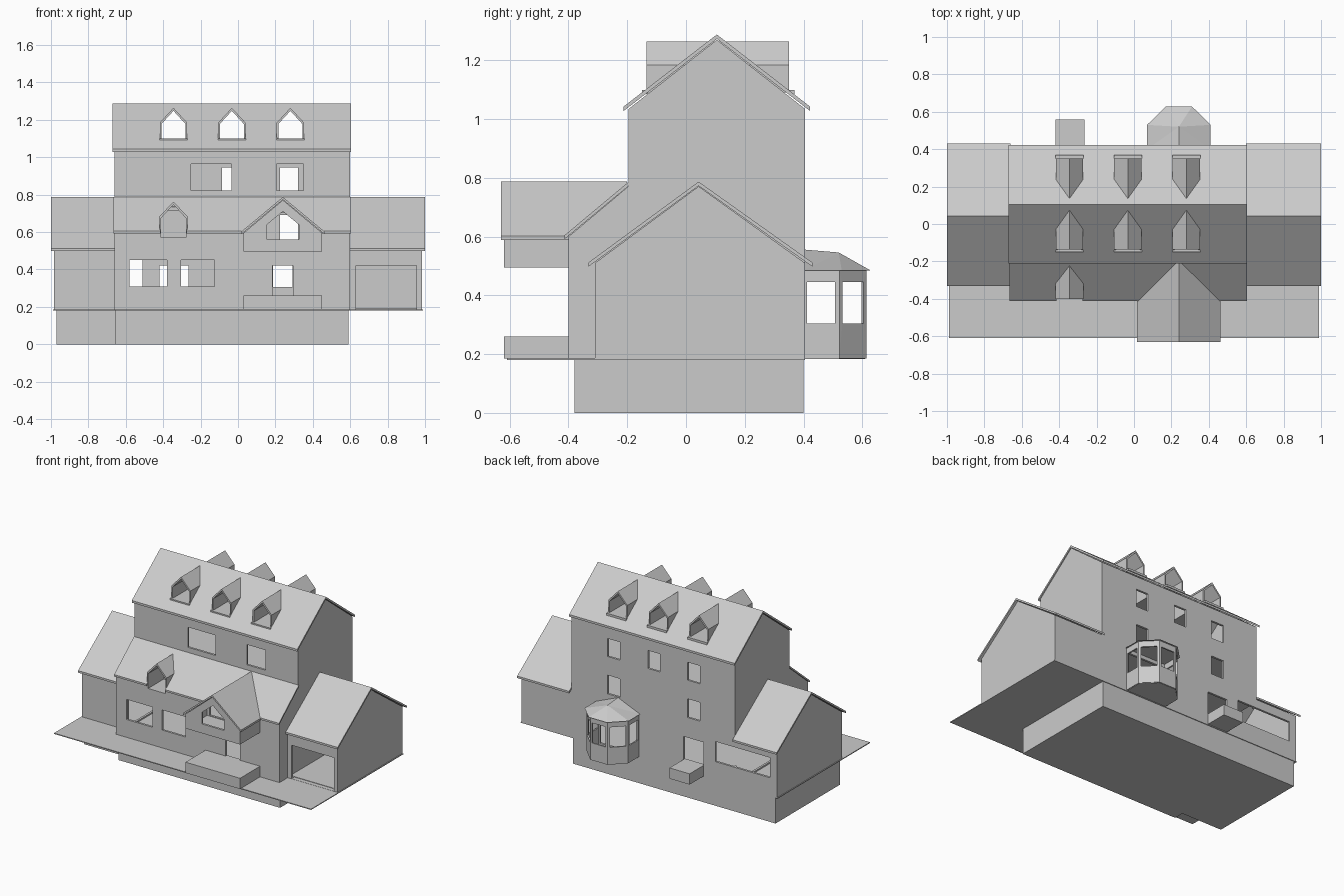
import bpy, bmesh

if "Cube" in bpy.data.objects:
    bpy.data.objects.remove(bpy.data.objects["Cube"])

grey = bpy.data.materials.new("plain grey")
grey.diffuse_color = (0.6, 0.6, 0.6, 1)
grey.use_nodes = True
grey.node_tree.nodes["Principled BSDF"].inputs["Base Color"].default_value = grey.diffuse_color


def finish(name, bm, recalc=True):
    if recalc:
        bmesh.ops.recalc_face_normals(bm, faces=bm.faces)
    me = bpy.data.meshes.new(name)
    bm.to_mesh(me)
    bm.free()
    me.materials.append(grey)
    ob = bpy.data.objects.new(name, me)
    bpy.context.collection.objects.link(ob)
    return ob


def prism(name, pts, a, b, axis):
    """Extrude a 2D profile from a to b along an axis."""
    place = {'x': lambda p, t: (t, p[0], p[1]),
             'y': lambda p, t: (p[0], t, p[1]),
             'z': lambda p, t: (p[0], p[1], t)}[axis]
    bm = bmesh.new()
    lo = [bm.verts.new(place(p, a)) for p in pts]
    hi = [bm.verts.new(place(p, b)) for p in pts]
    bm.faces.new(lo)
    bm.faces.new(hi)
    n = len(pts)
    for i in range(n):
        j = (i + 1) % n
        bm.faces.new((lo[i], lo[j], hi[j], hi[i]))
    return finish(name, bm)


def box(name, x0, x1, y0, y1, z0, z1):
    return prism(name, [(x0, y0), (x1, y0), (x1, y1), (x0, y1)], z0, z1, 'z')


def cut(ob, cutter):
    """Subtract the cutter, apply, and remove it."""
    m = ob.modifiers.new("cut", 'BOOLEAN')
    m.operation, m.solver, m.object = 'DIFFERENCE', 'EXACT', cutter
    bpy.context.view_layer.update()
    dg = bpy.context.evaluated_depsgraph_get()
    me = bpy.data.meshes.new_from_object(ob.evaluated_get(dg))
    ob.modifiers.clear()
    ob.data = me
    bpy.data.objects.remove(cutter)


def hole(ob, *dims):
    cut(ob, box("cutter", *dims))


def house(x, w, z0, ze, zt):
    """Five-sided gable outline."""
    return [(x - w, z0), (x + w, z0), (x + w, ze), (x, zt), (x - w, ze)]


def chevron(l, top, r, t):
    return [l, top, r, (r[0], r[1] - t), (top[0], top[1] - t), (l[0], l[1] - t)]


# basement, ground plate, porch and back step
box("basement", -0.655, 0.59, -0.38, 0.40, 0, 0.182)
box("wing_basement", -0.97, -0.655, -0.31, 0.40, 0, 0.182)
box("ground_plate", -0.99, 0.99, -0.61, 0.405, 0.18, 0.186)
box("front_porch", 0.03, 0.45, -0.62, -0.40, 0.185, 0.26)
box("back_step", -0.42, -0.265, 0.40, 0.56, 0.185, 0.26)

# main house shell
main = prism("main_house", [(-.4, .185), (-.4, .6), (-.195, .772), (-.195, 1.035),
             (.105, 1.27), (.405, 1.035), (.405, .185)], -0.66, 0.60, 'x')
cut(main, prism("cutter", [(-.385, .19), (-.385, .595), (-.18, .765), (-.18, 1.03),
    (.105, 1.253), (.39, 1.03), (.39, .19)], -0.645, 0.585, 'x'))

# front openings
for x0, x1, z0, z1 in [(-.58, -.38, .31, .45), (-.305, -.125, .31, .45), (.185, .295, .26, .42)]:
    hole(main, x0, x1, -.43, -.37, z0, z1)
for x0, x1 in [(-.25, -.035), (.205, .35)]:
    hole(main, x0, x1, -.23, -.16, .823, .963)

# back openings
back = [(x, x + .095, .82, .945) for x in (.225, -.085, -.39)]
back += [(x, x + .095, .56, .69) for x in (.225, -.39)]
back += [(-.42, -.265, .26, .42), (.10, .38, .2, .46), (-.93, -.51, .31, .45)]
for x0, x1, z0, z1 in back:
    hole(main, x0, x1, .37, .43, z0, z1)
hole(main, -.7, -.62, -.28, .38, .2, .49)

# inner floors
box("upper_floor", -.645, .585, -.385, .39, .49, .495)
box("top_floor", -.645, .585, -.18, .39, .765, .77)

# roofs of the main house
main_roof = prism("main_roof", chevron((-.212, 1.043), (.105, 1.288), (.422, 1.043), .015),
                  -.67, .605, 'x')
front_roof = prism("front_roof", [(-.413, .605), (-.195, .787), (-.195, .773), (-.413, .592)],
                   -.665, .605, 'x')

# side wings with their roofs
for side, s in (("left", -1), ("right", 1)):
    e = .66 if s < 0 else .60
    wing = prism(side + "_wing", [(-.31, .185), (-.31, .51), (.043, .771), (.405, .51),
                 (.405, .185)], s * e, s * .985, 'x')
    cut(wing, prism("cutter", [(-.295, .19), (-.295, .502), (.043, .753), (.39, .502),
        (.39, .19)], s * (e - .05), s * .97, 'x'))
    if s < 0:
        hole(wing, -.93, -.51, .37, .43, .31, .45)
    else:
        hole(wing, .63, .955, -.33, -.28, .187, .42)
    prism(side + "_wing_roof", chevron((-.332, .512), (.043, .787), (.43, .512), .014),
          s * e, s * 1.0, 'x')

# roof dormers, each a gabled tube showing on both slopes
for i, x in enumerate((-.345, -.033, .28)):
    inner = house(x, .064, 1.098, 1.178, 1.248)
    for ob in (main, main_roof):
        cut(ob, prism("cutter", inner, -.3, .5, 'y'))
    d = prism("dormer_%d" % i, house(x, .073, 1.09, 1.185, 1.264), -.135, .35, 'y')
    cut(d, prism("cutter", inner, -.3, .5, 'y'))
    for y in (-.15, .35):
        box("dormer_sill_%d" % i, x - .075, x + .075, y, y + .02, 1.085, 1.10)

# low front dormer breaking the eave
inner = house(-.345, .066, .572, .675, .747)
for ob in (main, front_roof):
    cut(ob, prism("cutter", house(-.345, .07, .568, .678, .753), -.45, -.24, 'y'))
d = prism("low_dormer", house(-.345, .076, .563, .682, .763), -.402, -.215, 'y')
cut(d, prism("cutter", inner, -.5, -.23, 'y'))

# cross gable over the porch
for ob in (main, front_roof):
    cut(ob, prism("cutter", house(.24, .18, .51, .59, .735), -.45, -.255, 'y'))
g = prism("porch_gable", house(.24, .21, .495, .595, .771), -.62, -.40, 'y')
cut(g, prism("cutter", house(.24, .198, .505, .59, .757), -.605, -.35, 'y'))
cut(g, prism("cutter", house(.24, .085, .56, .64, .71), -.7, -.58, 'y'))
prism("porch_gable_roof", chevron((.017, .602), (.24, .787), (.463, .602), .014),
      -.63, -.2, 'y')

# bay window: five framed panels
plan = [(.085, .40), (.085, .52), (.175, .61), (.305, .61), (.395, .52), (.395, .40)]
bm = bmesh.new()
for p, q in zip(plan, plan[1:]):
    def at(u, z):
        return bm.verts.new((p[0] + (q[0] - p[0]) * u, p[1] + (q[1] - p[1]) * u, z))
    outer = [at(0, .185), at(1, .185), at(1, .488), at(0, .488)]
    ring = [at(.1, .305), at(.9, .305), at(.9, .445), at(.1, .445)]
    for i in range(4):
        j = (i + 1) % 4
        bm.faces.new((outer[i], ring[i], ring[j], outer[j]))
bmesh.ops.remove_doubles(bm, verts=bm.verts, dist=1e-4)
bay = finish("bay_window", bm)
sol = bay.modifiers.new("thickness", 'SOLIDIFY')
sol.thickness, sol.offset = .01, 0

# bay roof and floor
eave = [(.07, .40), (.07, .53), (.17, .628), (.31, .628), (.41, .53), (.41, .40)]
bm = bmesh.new()
ring = [bm.verts.new((x, y, .485)) for x, y in eave]
tip = bm.verts.new((.24, .52, .546))
wall = bm.verts.new((.24, .40, .556))
for a, b in zip(ring, ring[1:]):
    bm.faces.new((a, b, tip))
bm.faces.new((wall, ring[0], tip))
bm.faces.new((ring[-1], wall, tip))
bm.faces.new(ring)
bm.faces.new((ring[0], wall, ring[-1]))
finish("bay_roof", bm)
prism("bay_floor", plan, .183, .19, 'z')
